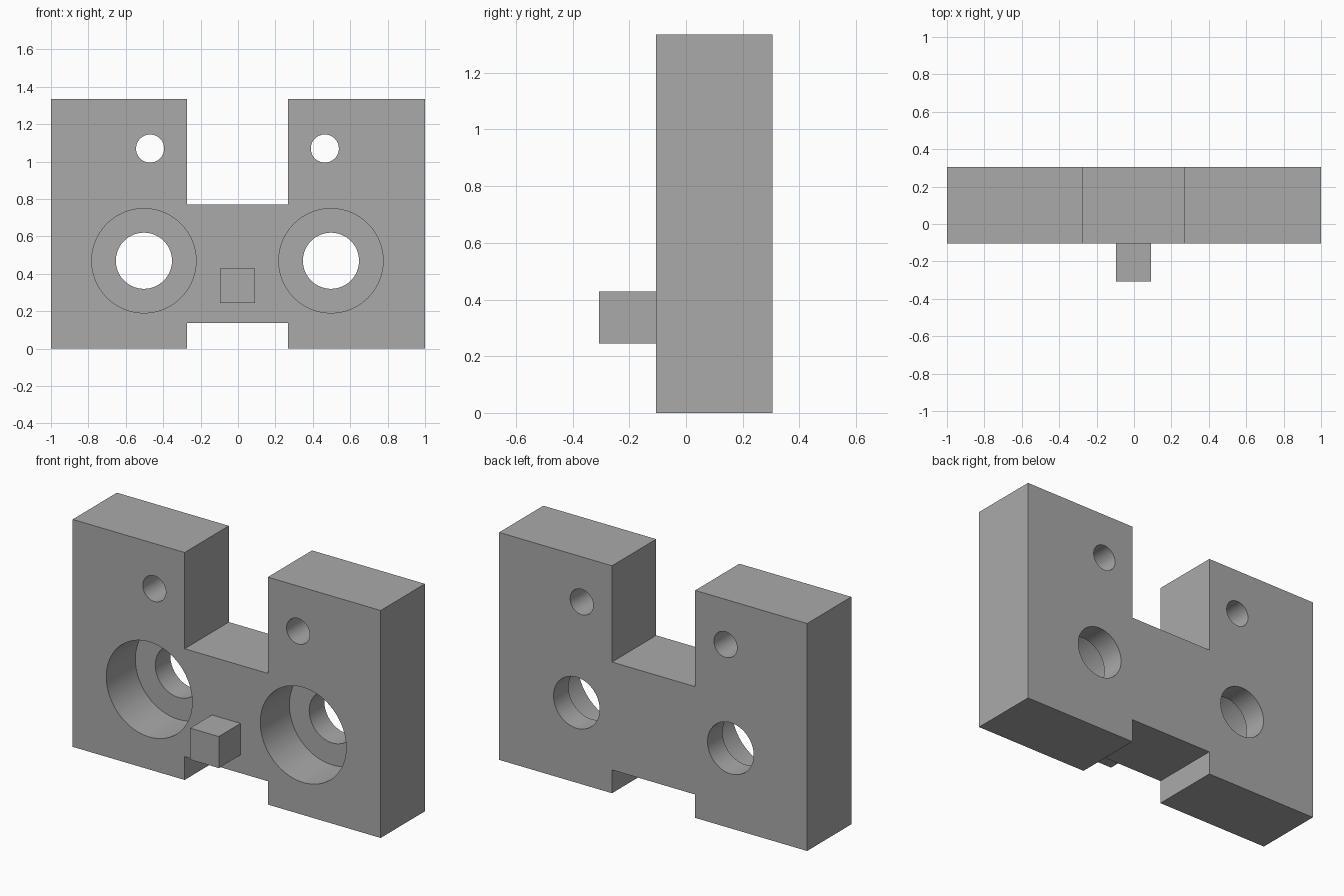
import bpy
import bmesh
import math

cube = bpy.data.objects.get("Cube")
if cube:
    bpy.data.objects.remove(cube, do_unlink=True)

FRONT, BACK = -0.105, 0.305
AXIS = -0.003          # symmetry line of slots and holes
SHOULDER = 0.27        # half width of the slots

grey = bpy.data.materials.new("plain grey")
grey.use_nodes = True
colour = (0.4, 0.4, 0.4, 1)
grey.diffuse_color = colour
grey.node_tree.nodes["Principled BSDF"].inputs["Base Color"].default_value = colour


def add_object(name, bm):
    bmesh.ops.recalc_face_normals(bm, faces=bm.faces)
    mesh = bpy.data.meshes.new(name)
    bm.to_mesh(mesh)
    bm.free()
    mesh.materials.append(grey)
    obj = bpy.data.objects.new(name, mesh)
    bpy.context.collection.objects.link(obj)
    return obj


def extrude_profile(name, points, y0, y1):
    bm = bmesh.new()
    face = bm.faces.new([bm.verts.new((x, y0, z)) for x, z in points])
    new = bmesh.ops.extrude_face_region(bm, geom=[face])["geom"]
    verts = [v for v in new if isinstance(v, bmesh.types.BMVert)]
    bmesh.ops.translate(bm, verts=verts, vec=(0, y1 - y0, 0))
    return add_object(name, bm)


def bore(block, name, x, z, radius, y0, y1):
    circle = [(x + radius * math.cos(math.tau * i / 96),
               z + radius * math.sin(math.tau * i / 96)) for i in range(96)]
    cutter = extrude_profile(name, circle, y0, y1)
    cutter.hide_render = True
    mod = block.modifiers.new(name, 'BOOLEAN')
    mod.operation = 'DIFFERENCE'
    mod.solver = 'EXACT'
    mod.object = cutter
    bpy.context.view_layer.objects.active = block
    bpy.ops.object.modifier_apply(modifier=name)
    bpy.data.objects.remove(cutter, do_unlink=True)


# H-shaped block
left, right = AXIS - SHOULDER, AXIS + SHOULDER
block = extrude_profile("clamp_block", [
    (-1, 0), (left, 0), (left, 0.137), (right, 0.137), (right, 0), (1, 0),
    (1, 1.335), (right, 1.335), (right, 0.77), (left, 0.77),
    (left, 1.335), (-1, 1.335)], FRONT, BACK)

# Counterbored bolt holes and small pin holes on both sides
for side in (-1, 1):
    x = AXIS + side * 0.5
    bore(block, "counterbore", x, 0.47, 0.279, FRONT - 0.1, FRONT + 0.27)
    bore(block, "bolt_hole", x, 0.47, 0.15, FRONT - 0.1, BACK + 0.1)
    bore(block, "pin_hole", AXIS + side * 0.467, 1.07, 0.075, FRONT - 0.1, BACK + 0.1)

bpy.ops.object.select_all(action='DESELECT')
block.select_set(True)
bpy.context.view_layer.objects.active = block
bpy.ops.object.shade_smooth_by_angle(angle=math.radians(30))

# Square peg on the front
extrude_profile("front_peg", [(-0.096, 0.244), (0.09, 0.244), (0.09, 0.429), (-0.096, 0.429)],
                -0.307, FRONT)
